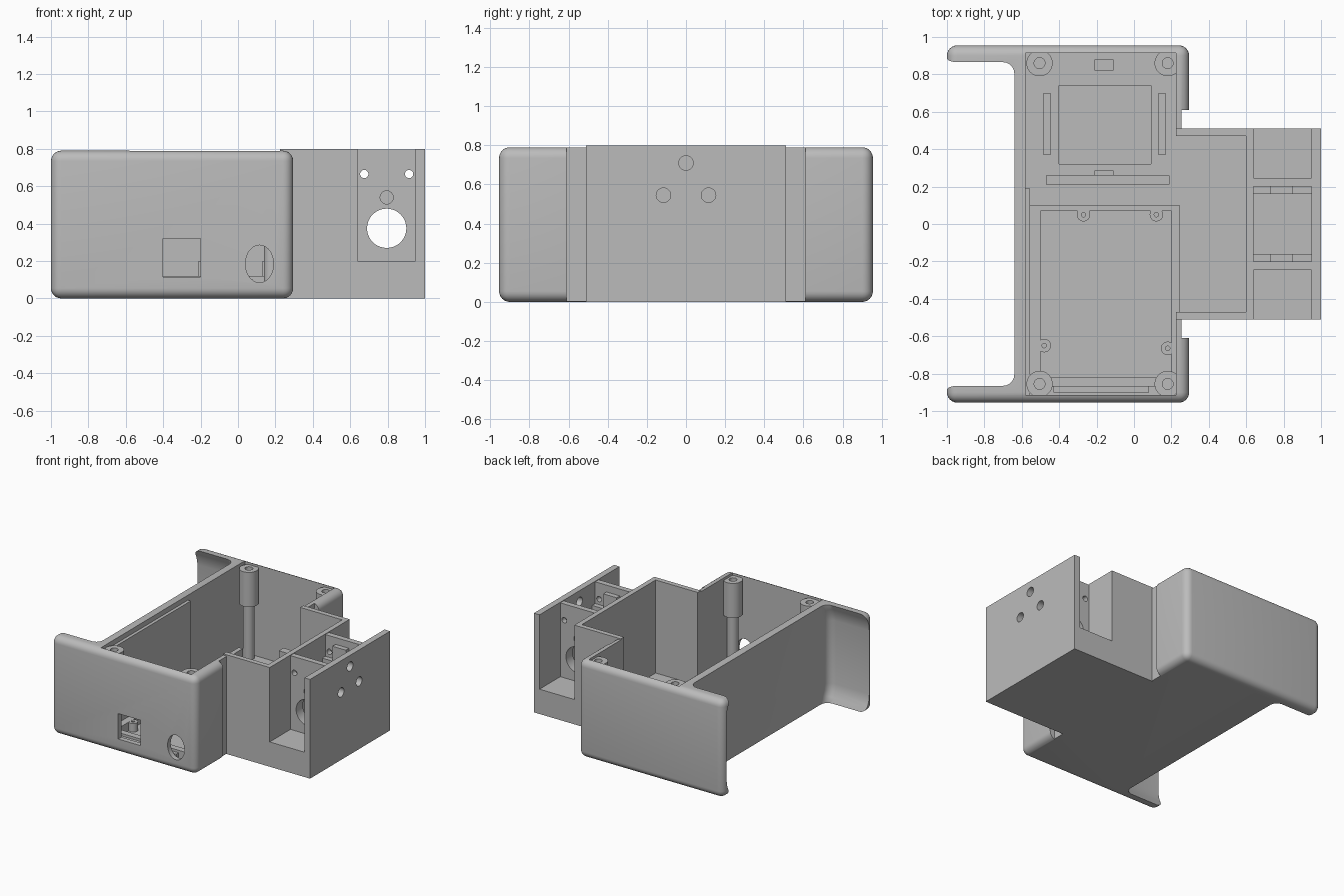
import bpy, bmesh, math
from mathutils import Matrix, Vector

if "Cube" in bpy.data.objects:
    bpy.data.objects.remove(bpy.data.objects["Cube"])

grey = bpy.data.materials.new("plain grey")
grey.use_nodes = True
grey.diffuse_color = (0.5, 0.5, 0.5, 1)
grey.node_tree.nodes["Principled BSDF"].inputs["Base Color"].default_value = (0.5, 0.5, 0.5, 1)


def finish(name, bm):
    bmesh.ops.recalc_face_normals(bm, faces=bm.faces)
    mesh = bpy.data.meshes.new(name)
    bm.to_mesh(mesh)
    bm.free()
    mesh.materials.append(grey)
    ob = bpy.data.objects.new(name, mesh)
    bpy.context.scene.collection.objects.link(ob)
    return ob


def box(name, x, y, z, bevel=0):
    bm = bmesh.new()
    bmesh.ops.create_cube(bm, size=1)
    for v in bm.verts:
        v.co = Vector([(a + b) / 2 + c * (b - a) for (a, b), c in zip((x, y, z), v.co)])
    if bevel:
        bmesh.ops.bevel(bm, geom=bm.edges[:], offset=bevel, segments=6, profile=0.5, affect='EDGES')
    return finish(name, bm)


def rod(name, centre, r, depth, axis='Z', stretch=1):
    """Cylinder along an axis; stretch scales it upright."""
    bm = bmesh.new()
    bmesh.ops.create_cone(bm, cap_ends=True, segments=40, radius1=r, radius2=r, depth=depth)
    turn = {'X': Matrix.Rotation(math.pi / 2, 4, 'Y'), 'Y': Matrix.Rotation(math.pi / 2, 4, 'X'),
            'Z': Matrix.Identity(4)}[axis]
    scale = Matrix.Diagonal((1, 1, stretch, 1))
    bm.transform(Matrix.Translation(centre) @ scale @ turn)
    return finish(name, bm)


def combine(target, tool, how='DIFFERENCE'):
    tool.hide_render = True
    mod = target.modifiers.new(how, 'BOOLEAN')
    mod.operation, mod.solver, mod.object = how, 'EXACT', tool
    bpy.context.view_layer.objects.active = target
    bpy.ops.object.modifier_apply(modifier=mod.name)
    bpy.data.objects.remove(tool)


def rear_cutter():
    """Hollow between the wings, wider at mid height, filleted into the wall."""
    half = [(0.865, -0.05), (0.865, 0.0), (0.882, 0.04), (0.9, 0.08), (0.91, 0.14)]
    side = half + [(y, 0.79 - z) for y, z in reversed(half)]
    ring = side + [(-y, z) for y, z in reversed(side)]
    bm = bmesh.new()
    face = bm.faces.new([bm.verts.new((-0.64, y, z)) for y, z in ring])
    ext = bmesh.ops.extrude_face_region(bm, geom=[face])
    moved = [g for g in ext["geom"] if isinstance(g, bmesh.types.BMVert)]
    bmesh.ops.translate(bm, verts=moved, vec=(-0.5, 0, 0))
    corner = [e for e in bm.edges if all(v.co.x > -0.7 for v in e.verts)
              and e.verts[0].co.y * e.verts[1].co.y > 0]
    bmesh.ops.bevel(bm, geom=corner, offset=0.06, segments=5, profile=0.5,
                    affect='EDGES', clamp_overlap=False)
    return finish("rear_cutter", bm)


# Rounded outer shell with wings
shell = box("enclosure_shell", (-1, 0.295), (-0.955, 0.955), (0, 0.79), 0.055)
combine(shell, rear_cutter())
combine(shell, box("step_cutter", (0.255, 0.5), (-0.61, 0.61), (-0.1, 1)))

# Forward extension with the cross slot
combine(shell, box("extension", (0.15, 1), (-0.51, 0.51), (0, 0.8)), 'UNION')
combine(shell, box("slot_cutter", (0.64, 0.95), (-0.6, 0.6), (0.2, 1)))

# Open interior
combine(shell, box("room_cutter", (-0.58, 0.225), (-0.915, 0.915), (0.05, 1)))
combine(shell, box("extension_cutter", (0.1, 0.6), (-0.47, 0.47), (0.05, 1)))
combine(shell, box("battery_recess_cutter", (-0.4, 0.09), (0.32, 0.74), (0.035, 0.2)))

# Openings in the front wall and the end plate
combine(shell, box("window_cutter", (-0.4, -0.2), (-1, -0.88), (0.115, 0.32)))
combine(shell, rod("oval_cutter", (0.115, -0.94, 0.185), 0.075, 0.12, 'Y', 1.33))
for y, z in ((0, 0.71), (-0.115, 0.545), (0.115, 0.545)):
    combine(shell, rod("end_hole_cutter", (0.97, y, z), 0.037, 0.15, 'X'))

# Two mounting plates across the slot, each with a stepped inner layer
for s in (-1, 1):
    name = "left_plate" if s > 0 else "right_plate"
    outer = sorted((s * 0.2, s * 0.245))
    inner = sorted((s * 0.16, s * 0.205))
    plate = box(name, (0.635, 0.955), outer, (0.195, 0.795))
    for x in (0.675, 0.915):
        combine(plate, rod("screw_cutter", (x, s * 0.22, 0.665), 0.022, 0.3, 'Y'))
    combine(plate, rod("sensor_cutter", (0.795, s * 0.23, 0.54), 0.035, 0.05, 'Y'))
    combine(plate, box("plate_step", (0.635, 0.955), inner, (0.195, 0.62)), 'UNION')
    combine(plate, box("plate_post", (0.73, 0.85), inner, (0.5, 0.74)), 'UNION')
    combine(plate, rod("round_cutter", (0.795, s * 0.2, 0.375), 0.105, 0.3, 'Y'))

# Corner screw bosses on thinner stems
for x in (-0.505, 0.18):
    for y in (-0.855, 0.86):
        boss = rod("screw_boss", (x, y, 0.63), 0.07, 0.28)
        combine(boss, rod("boss_hole_cutter", (x, y, 0.72), 0.029, 0.24))
        stem = rod("boss_stem", (x, y, 0.27), 0.042, 0.46)
        for ob in (boss, stem):
            ob.data.shade_smooth()

# Thickened rear wall and circuit board tray
box("rear_wall_liner", (-0.6, -0.555), (-0.92, 0.19), (0.04, 0.75))
tray = box("board_tray", (-0.56, 0.245), (-0.87, 0.1), (0.04, 0.12))
combine(tray, box("tray_cutter", (-0.5, 0.2), (-0.82, 0.07), (0.03, 0.3)))
for x, y in ((-0.27, 0.05), (0.12, 0.05), (-0.48, -0.65), (0.18, -0.665)):
    lug = rod("tray_lug", (x, y, 0.08), 0.036, 0.078)
    combine(lug, rod("lug_hole_cutter", (x, y, 0.11), 0.012, 0.08))
box("front_rail", (-0.43, 0.08), (-0.9, -0.87), (0.04, 0.1))

# Battery holder clips
for x in (-0.465, 0.15):
    box("battery_side_clip", (x - 0.018, x + 0.018), (0.37, 0.7), (0.04, 0.2))
box("battery_back_clip", (-0.21, -0.11), (0.82, 0.88), (0.04, 0.2))
box("battery_front_clip", (-0.21, -0.11), (0.26, 0.285), (0.04, 0.2))
box("battery_ledge", (-0.47, 0.19), (0.21, 0.26), (0.04, 0.08))

# Smooth fillets, sharp edges
bpy.ops.object.select_all(action='DESELECT')
for ob in bpy.context.scene.objects:
    if ob.type == 'MESH':
        ob.select_set(True)
        bpy.context.view_layer.objects.active = ob
bpy.ops.object.shade_smooth_by_angle(angle=math.radians(30))
